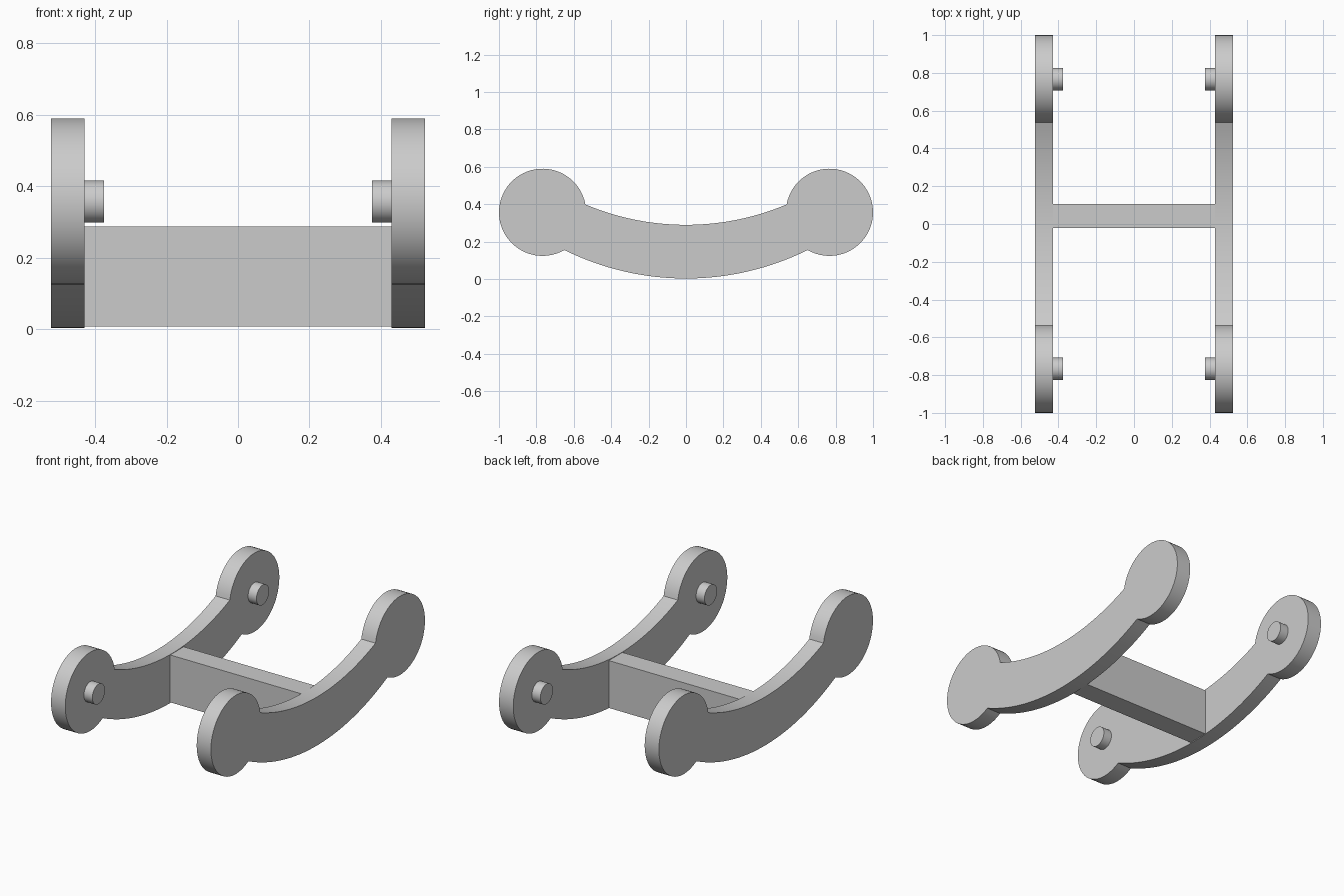
import bpy, bmesh
from math import asin, atan2, cos, sin, pi, radians

if "Cube" in bpy.data.objects:
    bpy.data.objects.remove(bpy.data.objects["Cube"])

grey = bpy.data.materials.new("light grey")
grey.use_nodes = True
grey.diffuse_color = (0.6, 0.6, 0.6, 1)
grey.node_tree.nodes["Principled BSDF"].inputs["Base Color"].default_value = (0.6, 0.6, 0.6, 1)

HUB_Y, HUB_Z, HUB_R = 0.767, 0.357, 0.233
INNER, OUTER = 0.43, 0.523


def arc(cy, cz, r, start, end, steps):
    """Points on a circular arc in the y-z plane."""
    angles = [start + (end - start) * i / steps for i in range(steps + 1)]
    return [(cy + r * cos(a), cz + r * sin(a)) for a in angles]


def extrude_x(name, outline, x0, x1):
    """Solid made by sweeping a y-z outline along x."""
    bm = bmesh.new()
    face = bm.faces.new([bm.verts.new((x0, y, z)) for y, z in outline])
    swept = bmesh.ops.extrude_face_region(bm, geom=[face])["geom"]
    bmesh.ops.translate(bm, vec=(x1 - x0, 0, 0),
                        verts=[v for v in swept if isinstance(v, bmesh.types.BMVert)])
    bmesh.ops.recalc_face_normals(bm, faces=bm.faces)
    mesh = bpy.data.meshes.new(name)
    bm.to_mesh(mesh)
    bm.free()
    mesh.materials.append(grey)
    obj = bpy.data.objects.new(name, mesh)
    bpy.context.collection.objects.link(obj)
    bpy.ops.object.select_all(action="DESELECT")
    obj.select_set(True)
    bpy.context.view_layer.objects.active = obj
    bpy.ops.object.shade_smooth_by_angle(angle=radians(30))
    return obj


# Side plate outline: curved beam ending in a round hub at each end
top_y, top_z = 0.538, 0.40
low_y, low_z = 0.65, 0.152
top_r, low_r = 1.38, 1.466
top_a, low_a = asin(top_y / top_r), asin(low_y / low_r)
top_edge = arc(0, 0.29 + top_r, top_r, -pi / 2 - top_a, -pi / 2 + top_a, 32)
low_edge = arc(0, 0.003 + low_r, low_r, -pi / 2 + low_a, -pi / 2 - low_a, 32)
hub_start = atan2(top_z - HUB_Z, top_y - HUB_Y)
hub_end = atan2(low_z - HUB_Z, low_y - HUB_Y)
front_hub = arc(HUB_Y, HUB_Z, HUB_R, hub_start, hub_end, 52)[1:-1]
back_hub = [(-y, z) for y, z in reversed(front_hub)]
plate = top_edge + front_hub + low_edge + back_hub

# Two plates, each with a pair of inward pins
for side, sx in (("left", 1), ("right", -1)):
    extrude_x(side + "_side_plate", plate, sx * INNER, sx * OUTER)
    for end, sy in (("front", -1), ("back", 1)):
        pin = arc(sy * HUB_Y, HUB_Z, 0.059, 0, 2 * pi, 40)[:-1]
        extrude_x(f"{end}_{side}_pin", pin, sx * 0.375, sx * (INNER + 0.01))

# Cross bar joining the plates, set slightly behind the middle
bar = [(-0.02, 0.008), (0.107, 0.008), (0.107, 0.288), (-0.02, 0.288)]
extrude_x("cross_bar", bar, -INNER - 0.005, INNER + 0.005)
